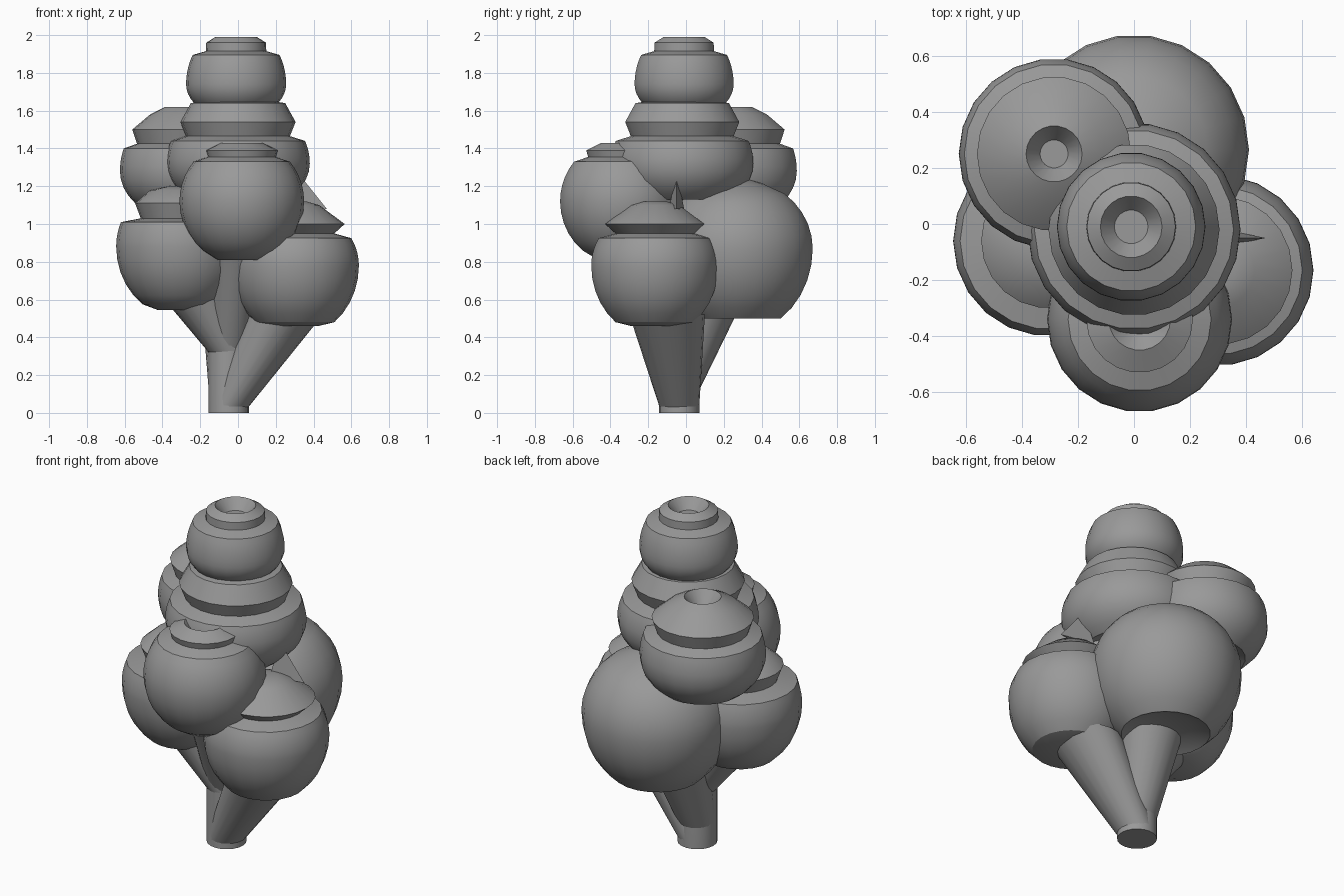
import bpy, bmesh, math

if "Cube" in bpy.data.objects:
    bpy.data.objects.remove(bpy.data.objects["Cube"])

grey = bpy.data.materials.new("warm_grey")
grey.diffuse_color = (0.32, 0.32, 0.32, 1)
grey.use_nodes = True
grey.node_tree.nodes["Principled BSDF"].inputs["Base Color"].default_value = grey.diffuse_color


def finish(name, bm, flip=False):
    bmesh.ops.recalc_face_normals(bm, faces=bm.faces[:])
    if flip:
        bmesh.ops.reverse_faces(bm, faces=bm.faces[:])
    me = bpy.data.meshes.new(name)
    bm.to_mesh(me)
    bm.free()
    me.materials.append(grey)
    ob = bpy.data.objects.new(name, me)
    bpy.context.collection.objects.link(ob)
    bpy.ops.object.select_all(action='DESELECT')
    ob.select_set(True)
    bpy.context.view_layer.objects.active = ob
    bpy.ops.object.shade_smooth_by_angle(angle=math.radians(32))
    return ob


def loft(name, rings, segs, flip=False):
    """Skin a stack of circles given as (x, y, z, radius), closed at both ends."""
    bm = bmesh.new()
    loops = []
    for x, y, z, r in rings:
        loops.append([bm.verts.new((x + r * math.cos(2 * math.pi * i / segs),
                                    y + r * math.sin(2 * math.pi * i / segs), z))
                      for i in range(segs)])
    for a, b in zip(loops, loops[1:]):
        for i in range(segs):
            j = (i + 1) % segs
            bm.faces.new((a[i], a[j], b[j], b[i]))
    bm.faces.new(loops[0][::-1])
    bm.faces.new(loops[-1])
    return finish(name, bm, flip)


def blob(name, x, y, rad, mid, bottom, shelf, crown, recess=0.04):
    """Puffy foliage clump: (z, r) bottom lip, (z, r) shelf, crown rings above."""
    rings = [(bottom[0] + recess, bottom[1] * 0.6), bottom]
    # rounded lower half
    a0 = math.acos(min(1, bottom[1] / rad))
    for k in range(1, 6):
        a = a0 * (1 - k / 5)
        z = mid - (mid - bottom[0]) * math.sin(a) / math.sin(a0)
        rings.append((z, rad * math.cos(a)))
    # rounded upper half as far as the shelf
    a1 = math.acos(min(1, shelf[1] / rad))
    for k in range(1, 6):
        a = a1 * k / 5
        z = mid + (shelf[0] - mid) * math.sin(a) / math.sin(a1)
        rings.append((z, rad * math.cos(a)))
    rings += crown
    loft(name, [(x, y, z, r) for z, r in rings], 22, True)


# foliage clumps, from the top down
blob("top_foliage", -0.01, -0.01, 0.265, 1.74, (1.62, 0.20), (1.895, 0.23),
     [(1.915, 0.16), (1.96, 0.158), (1.99, 0.11), (1.93, 0.06)])
blob("upper_foliage", 0, -0.02, 0.38, 1.32, (1.13, 0.26), (1.44, 0.355),
     [(1.465, 0.275), (1.54, 0.305), (1.64, 0.25), (1.66, 0.12)])
blob("upper_left_foliage", -0.285, 0.25, 0.34, 1.28, (1.08, 0.22), (1.40, 0.32),
     [(1.425, 0.25), (1.50, 0.275), (1.58, 0.18), (1.62, 0.10), (1.55, 0.05)])
blob("front_foliage", 0.02, -0.34, 0.33, 1.12, (0.86, 0.21), (1.33, 0.255),
     [(1.355, 0.18), (1.39, 0.19), (1.43, 0.11), (1.37, 0.05)], -0.05)
blob("left_foliage", -0.305, -0.06, 0.34, 0.88, (0.575, 0.20), (1.01, 0.315),
     [(1.03, 0.21), (1.11, 0.24), (1.18, 0.16), (1.20, 0.06)], -0.03)
blob("right_foliage", 0.3, -0.165, 0.34, 0.78, (0.48, 0.21), (0.925, 0.30),
     [(0.95, 0.21), (1.00, 0.265), (1.10, 0.13), (1.12, 0.06)], -0.02)
blob("back_foliage", 0, 0.265, 0.41, 0.87, (0.50, 0.24), (1.16, 0.26),
     [(1.21, 0.15), (1.25, 0.03)])

# thin pointed leaf beside the right clump
bm = bmesh.new()
tips = [bm.verts.new(p) for p in
        [(0.31, -0.05, 1.28), (0.47, -0.05, 1.08), (0.27, -0.09, 1.08), (0.27, -0.01, 1.08)]]
bmesh.ops.convex_hull(bm, input=tips)
finish("pointed_leaf", bm)

# trunk and the branches that fan out under the clumps
loft("trunk", [(-0.05, -0.035, 0, 0.107), (-0.05, -0.035, 0.36, 0.107),
               (-0.01, -0.05, 0.9, 0.09)], 20)
for name, z, end in [
    ("right_branch", 0.03, (0.25, -0.10, 0.52, 0.20)),
    ("left_branch", 0.32, (-0.22, -0.06, 0.60, 0.17)),
    ("back_branch", 0.12, (-0.02, 0.11, 0.55, 0.17)),
    ("front_branch", 0.34, (0.0, -0.27, 0.87, 0.12)),
]:
    loft(name, [(-0.05, -0.035, z, 0.105), end], 20)
